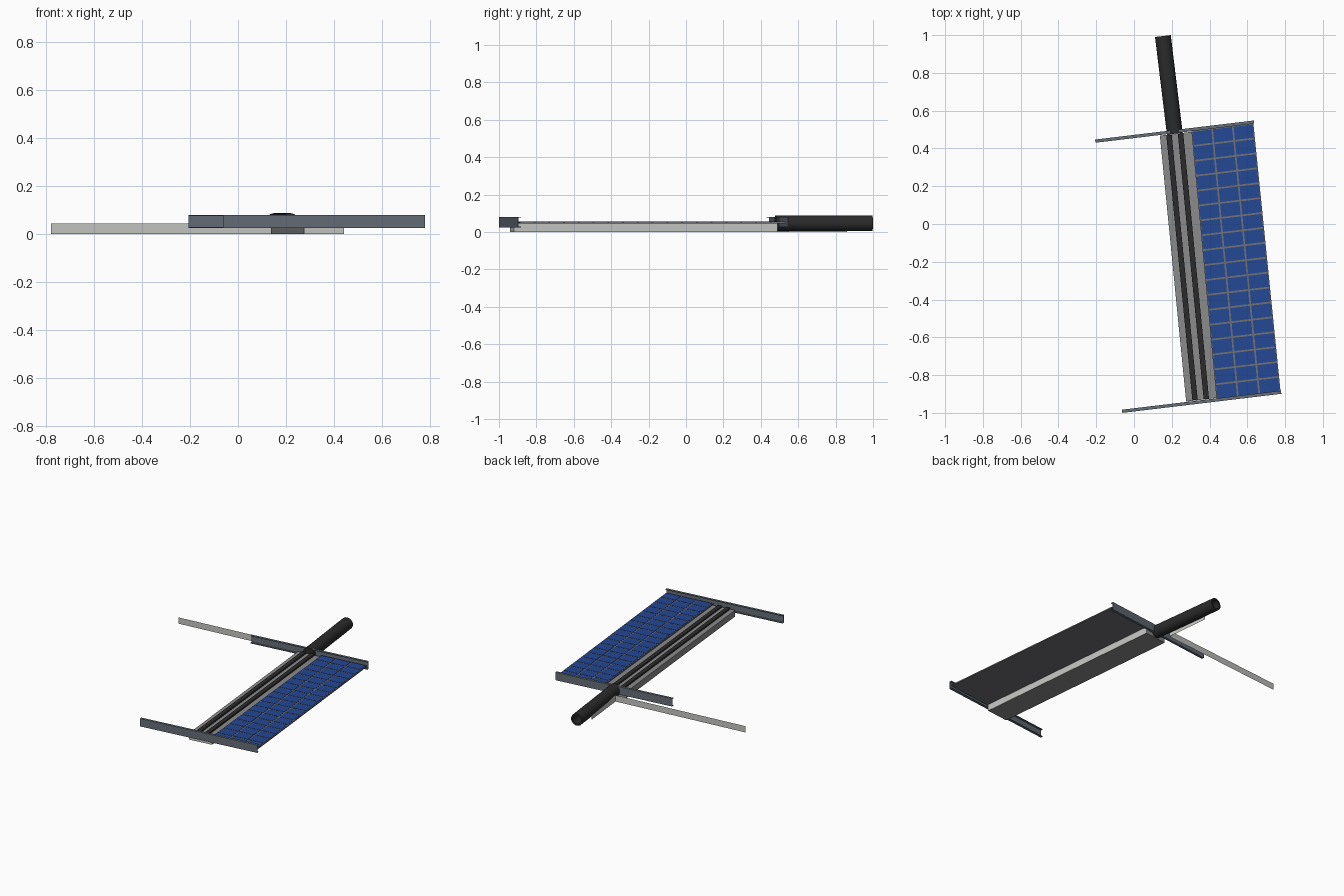
import bpy, bmesh, math
from mathutils import Vector

if "Cube" in bpy.data.objects:
    bpy.data.objects.remove(bpy.data.objects["Cube"])


def material(name, rgb):
    m = bpy.data.materials.new(name)
    m.diffuse_color = (*rgb, 1)
    m.use_nodes = True
    m.node_tree.nodes["Principled BSDF"].inputs["Base Color"].default_value = m.diffuse_color
    return m


LIGHT = material("light grey", (0.56, 0.56, 0.54))
GREY = material("mid grey", (0.26, 0.26, 0.26))
STEEL = material("steel grey", (0.13, 0.155, 0.185))
FRAME = material("frame grey", (0.16, 0.165, 0.18))
BLACK = material("black", (0.024, 0.024, 0.024))
BLUE = material("cell blue", (0.017, 0.064, 0.30))


def finish(name, bm, *mats):
    mesh = bpy.data.meshes.new(name)
    bm.to_mesh(mesh)
    bm.free()
    for m in mats:
        mesh.materials.append(m)
    ob = bpy.data.objects.new(name, mesh)
    bpy.context.collection.objects.link(ob)
    return ob


def add_slab(bm, outline, z0, z1):
    """Upright prism over a flat outline."""
    low = [bm.verts.new((p[0], p[1], z0)) for p in outline]
    face = bm.faces.new(low)
    ext = bmesh.ops.extrude_face_region(bm, geom=[face])
    for v in ext["geom"]:
        if isinstance(v, bmesh.types.BMVert):
            v.co.z = z1


def slab(name, outline, z0, z1, *mats):
    bm = bmesh.new()
    add_slab(bm, outline, z0, z1)
    bmesh.ops.recalc_face_normals(bm, faces=bm.faces)
    return finish(name, bm, *mats)


def inside(quad, u, v):
    """Point in a quad: u left to right, v front to back."""
    fl, fr, br, bl = [Vector(p) for p in quad]
    return fl.lerp(fr, u).lerp(bl.lerp(br, u), v)


def patch(quad, u0, u1, v0, v1):
    return [inside(quad, u0, v0), inside(quad, u1, v0),
            inside(quad, u1, v1), inside(quad, u0, v1)]


# Hinge base beside the panel: light front end and right side
base = [(0.276, -0.94), (0.442, -0.92), (0.306, 0.488), (0.137, 0.468)]
ob = slab("hinge_base", base, 0.0, 0.045, GREY, LIGHT)
for f in ob.data.polygons:
    if f.normal.x > 0.5 or f.normal.y < -0.5:
        f.material_index = 1

# Two dark bars on the base
for name, u in (("left_bar", 0.20), ("right_bar", 0.56)):
    slab(name, patch(base, u, u + 0.17, 0.002, 0.998), 0.043, 0.055, BLACK)

# Panel body
panel = [(0.437, -0.928), (0.776, -0.888), (0.632, 0.532), (0.304, 0.492)]
slab("panel_body", panel, 0.045, 0.053, FRAME)

# Solar cells, 3 columns by 18 rows
bm = bmesh.new()
COLS, ROWS = 3, 18
for i in range(COLS):
    for j in range(ROWS):
        u, v = (i + 0.04) / COLS, (j + 0.06) / ROWS
        add_slab(bm, patch(panel, u, u + 0.92 / COLS, v, v + 0.88 / ROWS),
                 0.052, 0.055)
bmesh.ops.recalc_face_normals(bm, faces=bm.faces)
finish("solar_cells", bm, BLUE)


# End rails: channels that open towards the panel
def rail(name, a, b, inward):
    a, b = Vector((*a, 0)), Vector((*b, 0))
    d = (b - a).normalized()
    n = Vector((-d.y, d.x, 0)) * inward
    t, w, z0, z1 = 0.004, 0.017, 0.025, 0.08
    profile = [(0, z0), (w, z0), (w, z0 + t), (t, z0 + t),
               (t, z1 - t), (w, z1 - t), (w, z1), (0, z1)]
    bm = bmesh.new()
    face = bm.faces.new([bm.verts.new(a + n * p + Vector((0, 0, z)))
                         for p, z in profile])
    ext = bmesh.ops.extrude_face_region(bm, geom=[face])
    bmesh.ops.translate(bm, vec=b - a, verts=[
        v for v in ext["geom"] if isinstance(v, bmesh.types.BMVert)])
    bmesh.ops.recalc_face_normals(bm, faces=bm.faces)
    finish(name, bm, STEEL)


rail("front_rail", (-0.062, -1.0), (0.78, -0.899), 1)
rail("back_rail", (-0.206, 0.447), (0.634, 0.548), -1)

# Hollow mast tube behind the back rail
start, end = Vector((0.216, 0.478, 0.046)), Vector((0.153, 0.995, 0.046))
bm = bmesh.new()
length = (end - start).length
bmesh.ops.create_cone(bm, cap_ends=True, segments=24, radius1=0.042,
                      radius2=0.042, depth=length)
cap = [f for f in bm.faces if f.normal.z > 0.9]
bmesh.ops.inset_region(bm, faces=cap, thickness=0.012)
ext = bmesh.ops.extrude_face_region(bm, geom=cap)
bmesh.ops.delete(bm, geom=cap, context="FACES")
bmesh.ops.translate(bm, vec=(0, 0, -0.45), verts=[
    v for v in ext["geom"] if isinstance(v, bmesh.types.BMVert)])
bmesh.ops.recalc_face_normals(bm, faces=bm.faces)
tube = finish("mast_tube", bm, BLACK)
tube.location = (start + end) / 2
tube.rotation_euler = (end - start).to_track_quat("Z", "Y").to_euler()
bpy.context.view_layer.objects.active = tube
tube.select_set(True)
bpy.ops.object.shade_smooth_by_angle(angle=math.radians(35))


# Paper-thin upright sheets at the back
def sheet(name, a, b):
    bm = bmesh.new()
    bm.faces.new([bm.verts.new(p) for p in (
        (*a, 0), (*b, 0), (*b, 0.044), (*a, 0.044))])
    finish(name, bm, LIGHT)


sheet("long_sheet", (-0.78, 0.455), (0.165, 0.548))
sheet("tube_sheet", (0.165, 0.548), (0.132, 0.86))
